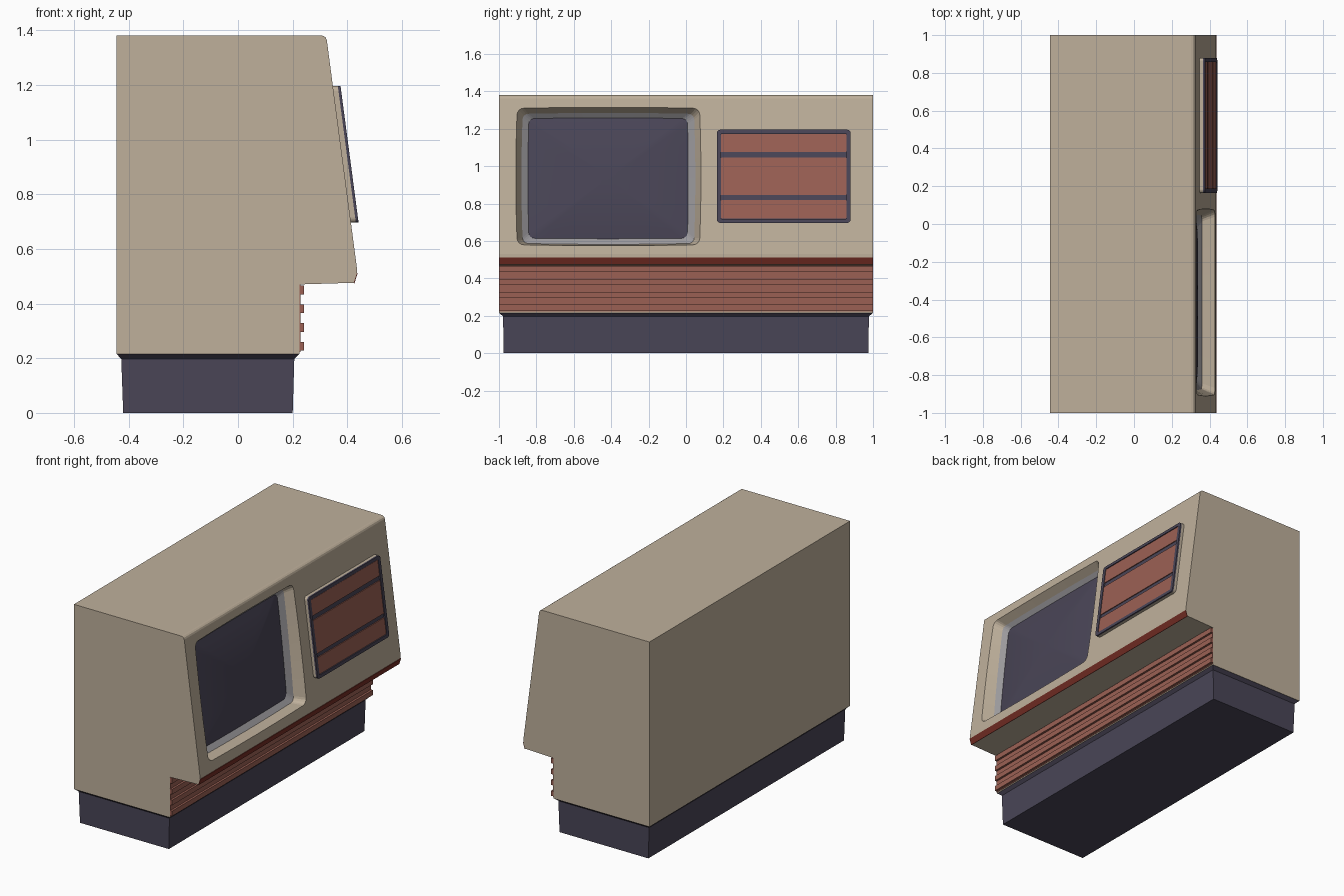
import bpy, bmesh, math
from mathutils import Vector

if "Cube" in bpy.data.objects:
    bpy.data.objects.remove(bpy.data.objects["Cube"])


def mat(name, rgb):
    m = bpy.data.materials.new(name)
    m.diffuse_color = (*rgb, 1)
    m.use_nodes = True
    m.node_tree.nodes["Principled BSDF"].inputs["Base Color"].default_value = m.diffuse_color
    return m


BEIGE = mat("beige casing", (0.52, 0.435, 0.33))
DARK = mat("dark slate", (0.068, 0.06, 0.095))
GREY = mat("grey bezel", (0.33, 0.32, 0.335))
RED = mat("terracotta", (0.33, 0.118, 0.088))
DEEP = mat("deep red trim", (0.18, 0.027, 0.018))


def front(z, d=0.0):
    """x of the sloping front face at height z, pushed out by d"""
    return 0.435 - 0.132 * (z - 0.53) + d


def loft(name, rings, material, cap0=True, cap1=True, smooth=False):
    """Skin a list of closed rings that have equal point counts"""
    bm = bmesh.new()
    vs = [[bm.verts.new(p) for p in r] for r in rings]
    n = len(rings[0])
    for a, b in zip(vs, vs[1:]):
        for i in range(n):
            j = (i + 1) % n
            bm.faces.new((a[i], a[j], b[j], b[i]))
    if cap0:
        bm.faces.new(vs[0][::-1])
    if cap1:
        bm.faces.new(vs[-1])
    bmesh.ops.recalc_face_normals(bm, faces=bm.faces)
    if not (cap0 and cap1):  # open front-facing skins must look towards +x
        if sum(f.normal.x * f.calc_area() for f in bm.faces) < 0:
            bmesh.ops.reverse_faces(bm, faces=bm.faces)
    me = bpy.data.meshes.new(name)
    bm.to_mesh(me)
    bm.free()
    me.materials.append(material)
    ob = bpy.data.objects.new(name, me)
    bpy.context.collection.objects.link(ob)
    if smooth:
        bpy.ops.object.select_all(action='DESELECT')
        ob.select_set(True)
        bpy.context.view_layer.objects.active = ob
        bpy.ops.object.shade_smooth_by_angle(angle=math.radians(30))
    return ob


def ring(y0, y1, z0, z1, r, xf, bulge=0.0, scale=1.0):
    """Rounded rectangle in y/z with optionally bowed sides; x = xf(z)"""
    yc, zc, hw, hh = (y0 + y1) / 2, (z0 + z1) / 2, (y1 - y0) / 2, (z1 - z0) / 2
    corners = [(1, 1, 0), (-1, 1, 90), (-1, -1, 180), (1, -1, 270)]
    pts = []
    for sy, sz, a0 in corners:
        for k in range(5):
            a = math.radians(a0 + 22.5 * k)
            pts.append(Vector((sy * (hw - r) + r * math.cos(a),
                               sz * (hh - r) + r * math.sin(a))))
    full = []
    for i, p in enumerate(pts):
        full.append(p)
        if i % 5 == 4:  # subdivide the straight sides so they can bow
            q = pts[(i + 1) % len(pts)]
            full += [p.lerp(q, t / 6) for t in range(1, 6)]
    out = []
    for p in full:
        y = p.x * (1 - bulge * (p.y / hh) ** 2) * scale
        z = p.y * (1 - bulge * (p.x / hw) ** 2) * scale
        out.append((xf(zc + z), yc + y, zc + z))
    return out


def box(name, x0, x1, y0, y1, z0, z1, material):
    r = lambda z: [(x0, y0, z), (x1, y0, z), (x1, y1, z), (x0, y1, z)]
    return loft(name, [r(z0), r(z1)], material)


def frame_strip(name, rings, material):
    return loft(name, rings, material, False, False)


# casing: side profile extruded across the width
profile = [(-0.445, 0.215), (0.225, 0.215), (0.225, 0.47), (0.423, 0.476),
           (0.435, 0.512), (0.435, 0.53), (0.325, 1.363), (0.321, 1.373),
           (0.313, 1.379), (0.303, 1.381), (-0.445, 1.381)]
casing = loft("casing", [[(x, y, z) for x, z in profile] for y in (-1, 1)], BEIGE)

# screen recess cut into the sloping front
floor = lambda d: (lambda z: 0.36 - 0.106 * (z - 0.58) + d)
opening = (-0.91, 0.08, 0.575, 1.315, 0.035)
inner = (-0.88, 0.05, 0.582, 1.285, 0.03)
glass = (-0.845, 0.012, 0.612, 1.258, 0.03)
cutter = loft("recess_cutter", [
    ring(*opening, lambda z: front(z, 0.1), 0.015),
    ring(*opening, lambda z: front(z, 0.0), 0.015),
    ring(*inner, floor(0), 0.015),
    ring(*inner, floor(-0.05), 0.015)], BEIGE)
cutter.hide_render = True
mod = casing.modifiers.new("recess", 'BOOLEAN')
mod.operation, mod.solver, mod.object = 'DIFFERENCE', 'EXACT', cutter
bpy.context.view_layer.objects.active = casing
bpy.ops.object.modifier_apply(modifier="recess")
bpy.data.objects.remove(cutter)

# grey bezel and domed picture tube
frame_strip("screen_bezel", [ring(*inner, floor(0), 0.015),
                             ring(*glass, floor(-0.022), 0.01)], GREY)
dome = []
for s in (1, 0.85, 0.7, 0.5, 0.3, 0.1):
    dome.append(ring(*glass, floor(-0.022 + 0.03 * (1 - s * s)), 0.01, s))
loft("screen_glass", dome, DARK, False, True, smooth=True)

# control panel: beige block, dark raised rim, dark backing, red plates
panel = (0.165, 0.88, 0.697, 1.195, 0.018)
hole = (0.187, 0.858, 0.717, 1.175, 0.008)
on = lambda d: (lambda z: front(z, d))
loft("panel_block", [ring(*panel, on(-0.02)), ring(*panel, on(0.018))], BEIGE)
loft("panel_backing", [ring(*hole, on(0.01)), ring(*hole, on(0.0195))], DARK)
frame_strip("panel_rim", [ring(*panel, on(0.018)), ring(*panel, on(0.028)),
                          ring(*hole, on(0.028)), ring(*hole, on(0.018))], DARK)
for i, (z0, z1) in enumerate([(0.72, 0.82), (0.845, 1.047), (1.075, 1.172)]):
    plate = (0.188, 0.857, z0, z1, 0.004)
    loft(f"panel_plate_{i + 1}", [ring(*plate, on(0.018)), ring(*plate, on(0.025))], RED)

# deep red trim along the lower lip
trim = [(0.422, 0.475), (0.426, 0.474), (0.438, 0.512), (0.434, 0.513)]
loft("lip_trim", [[(x, y, z) for x, z in trim] for y in (-1, 1)], DEEP)

# grille: thin backing plate with horizontal slats
box("grille_backing", 0.22, 0.228, -0.999, 0.999, 0.222, 0.469, RED)
for i in range(4):
    z = 0.228 + 0.0685 * i
    box(f"grille_slat_{i + 1}", 0.224, 0.241, -1, 1, z, z + 0.032, RED)

# plinth with slight taper and flared top edge
levels = [(-0.42, 0.2, 0.975, 0), (-0.427, 0.206, 0.978, 0.197), (-0.444, 0.224, 0.999, 0.2155)]
loft("plinth", [[(a, -w, z), (b, -w, z), (b, w, z), (a, w, z)] for a, b, w, z in levels], DARK)
